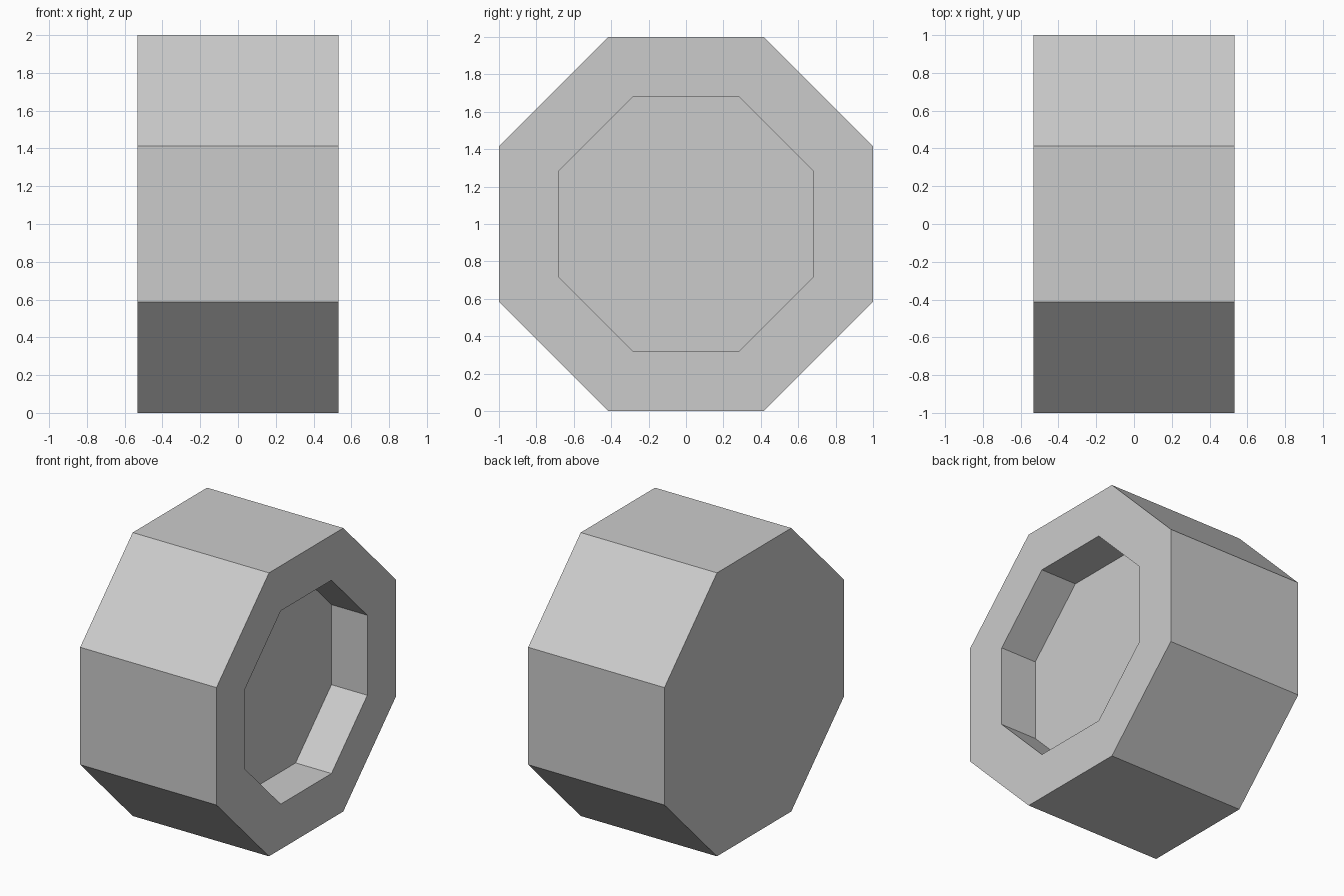
import bpy
import bmesh
from math import pi, cos
from mathutils import Matrix, Vector

SIDES = 8
APOTHEM = 1.0        # centre to each flat
HALF_WIDTH = 0.532
RIM = 0.318          # flat ring around the recess
RECESS = 0.28        # depth of the recess

cube = bpy.data.objects.get("Cube")
if cube:
    bpy.data.objects.remove(cube, do_unlink=True)

# Plain grey material
grey = bpy.data.materials.new("light_grey")
grey.use_nodes = True
colour = (0.6, 0.6, 0.6, 1)
grey.diffuse_color = colour
grey.node_tree.nodes["Principled BSDF"].inputs["Base Color"].default_value = colour

# Octagonal drum lying along x, resting on one flat
bm = bmesh.new()
radius = APOTHEM / cos(pi / SIDES)
place = (Matrix.Translation((0, 0, APOTHEM))
         @ Matrix.Rotation(pi / 2, 4, 'Y')
         @ Matrix.Rotation(pi / SIDES, 4, 'Z'))
bmesh.ops.create_cone(bm, cap_ends=True, segments=SIDES, radius1=radius,
                      radius2=radius, depth=2 * HALF_WIDTH, matrix=place)
# Turn onto a flat if the primitive starts halfway between corners
if min(v.co.z for v in bm.verts) < -0.01:
    bmesh.ops.rotate(bm, verts=bm.verts, cent=(0, 0, APOTHEM),
                     matrix=Matrix.Rotation(pi / SIDES, 3, 'X'))
bm.normal_update()

# Straight-walled recess in the left end
end = max(bm.faces, key=lambda f: f.calc_center_median().x)
bmesh.ops.inset_individual(bm, faces=[end], thickness=RIM, use_even_offset=True)
floor = bmesh.ops.extrude_discrete_faces(bm, faces=[end])["faces"][0]
bmesh.ops.translate(bm, verts=floor.verts, vec=Vector((-RECESS, 0, 0)))
bm.normal_update()

mesh = bpy.data.meshes.new("wheel")
bm.to_mesh(mesh)
bm.free()
mesh.materials.append(grey)
wheel = bpy.data.objects.new("wheel", mesh)
bpy.context.collection.objects.link(wheel)
